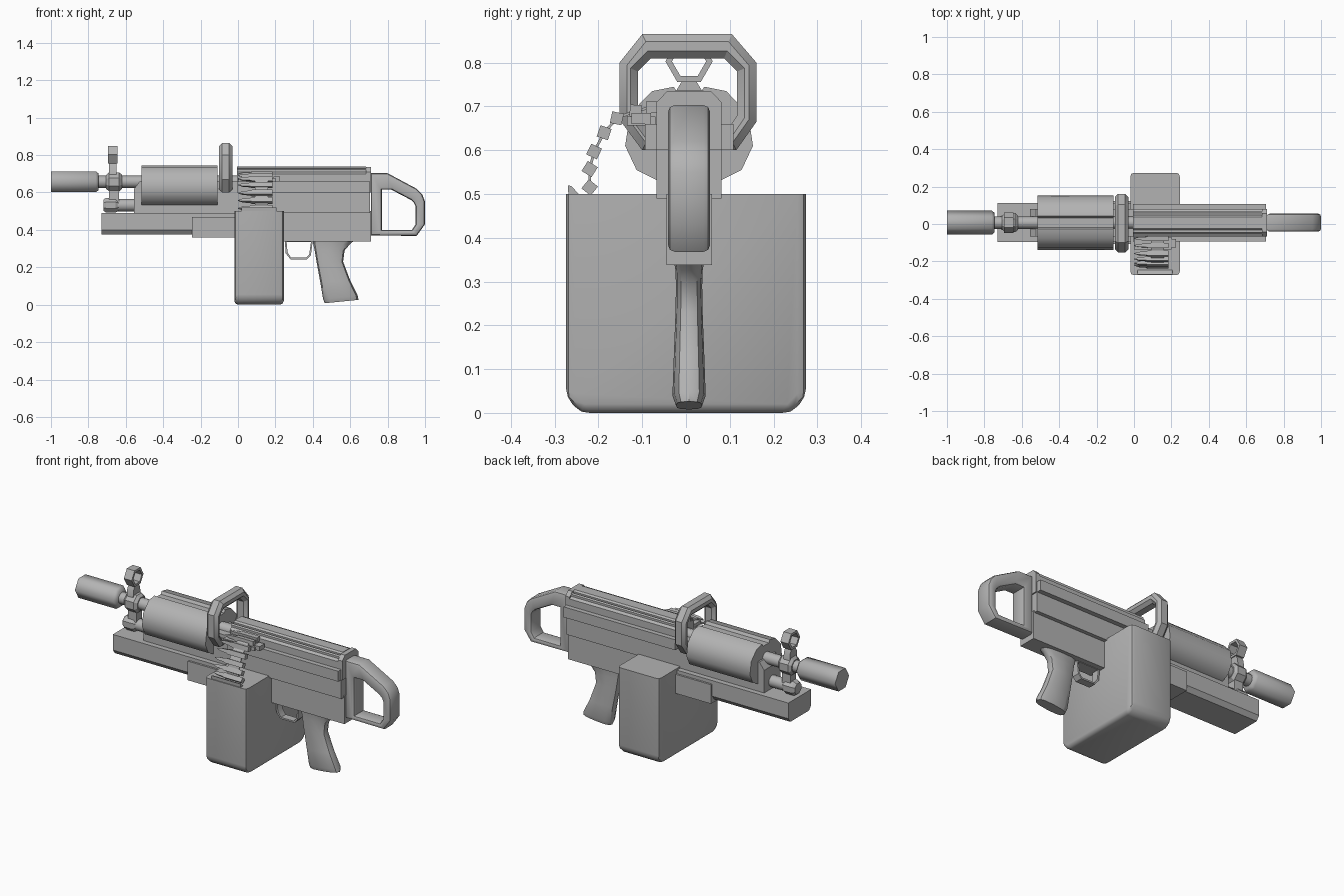
import bpy, bmesh, math
from mathutils import Vector

if "Cube" in bpy.data.objects:
    bpy.data.objects.remove(bpy.data.objects["Cube"])

C = 0.007  # lateral centre line of the body

metal = bpy.data.materials.new("plain_grey")
metal.use_nodes = True
GREY = (0.45, 0.45, 0.45, 1)
metal.diffuse_color = GREY
metal.node_tree.nodes["Principled BSDF"].inputs["Base Color"].default_value = GREY


def finish(name, bm, smooth=30, bevel=0, segments=1, keep=lambda e: True):
    """Bevel sharp edges, fix normals, add the object to the scene."""
    bmesh.ops.recalc_face_normals(bm, faces=bm.faces)
    if bevel:
        edges = [e for e in bm.edges if e.calc_face_angle(0) > 0.6 and keep(e)]
        bmesh.ops.bevel(bm, geom=edges, offset=bevel, segments=segments,
                        profile=0.5, affect='EDGES', clamp_overlap=True)
    me = bpy.data.meshes.new(name)
    bm.to_mesh(me)
    bm.free()
    me.materials.append(metal)
    for p in me.polygons:
        p.use_smooth = True
    me.set_sharp_from_angle(angle=math.radians(smooth))
    ob = bpy.data.objects.new(name, me)
    bpy.context.collection.objects.link(ob)
    return ob


def place(axis, t, u, v):
    """Profile point (u, v) at depth t along x or y."""
    return Vector((t, u, v)) if axis == 'x' else Vector((u, t, v))


def loft(name, rings, **kw):
    """Skin a list of equal-length rings and cap both ends."""
    bm = bmesh.new()
    rows = [[bm.verts.new(p) for p in r] for r in rings]
    n = len(rows[0])
    for a, b in zip(rows, rows[1:]):
        for i in range(n):
            j = (i + 1) % n
            bm.faces.new((a[i], a[j], b[j], b[i]))
    bm.faces.new(rows[0])
    bm.faces.new(rows[-1])
    return finish(name, bm, **kw)


def prism(name, axis, pts, a, b, **kw):
    return loft(name, [[place(axis, t, *p) for p in pts] for t in (a, b)], **kw)


def half_prism(name, half, a, b, **kw):
    """Prism along x from a half profile mirrored about the centre line."""
    pts = [(C + w, z) for w, z in half] + [(C - w, z) for w, z in reversed(half)]
    return prism(name, 'x', pts, a, b, **kw)


def box(name, x, y, z, **kw):
    return prism(name, 'x', [(y[0], z[0]), (y[1], z[0]), (y[1], z[1]), (y[0], z[1])],
                 x[0], x[1], **kw)


def turned(name, y, z, stations, sides, smooth=50, phase=0):
    """Round part along x from (x, radius) stations."""
    ang = [math.tau * i / sides + phase for i in range(sides)]
    return loft(name, [[(x, y + r * math.cos(t), z + r * math.sin(t)) for t in ang]
                       for x, r in stations], smooth=smooth)


def frame(name, axis, outer, inner, a, b, bevel, **kw):
    """Closed loop with a hole, extruded from a to b."""
    bm = bmesh.new()
    loops = [[bm.verts.new(place(axis, t, *p)) for p in pts]
             for pts, t in ((outer, a), (outer, b), (inner, b), (inner, a))]
    n = len(outer)
    for k in range(4):
        p, q = loops[k], loops[(k + 1) % 4]
        for i in range(n):
            j = (i + 1) % n
            bm.faces.new((p[i], p[j], q[j], q[i]))
    # bevel only the edges running round the loop
    d = 0 if axis == 'x' else 1
    return finish(name, bm, bevel=bevel,
                  keep=lambda e: abs(e.verts[0].co[d] - e.verts[1].co[d]) < 1e-4, **kw)


# Barrel, muzzle and gas tube
turned("muzzle", C, 0.657, [(-1, 0.064), (-0.76, 0.064), (-0.745, 0.052)], 6, 61)
turned("barrel", C, 0.657, [(-0.76, 0.033), (0, 0.033)], 12)
turned("barrel_collar", C, 0.657,
       [(-0.705, 0.04), (-0.69, 0.055), (-0.635, 0.055), (-0.62, 0.04)], 8, 30, math.pi / 8)
turned("gas_tube", C, 0.532, [(-0.65, 0.033), (-0.5, 0.033)], 12)
turned("gas_plug", C, 0.532,
       [(-0.72, 0.032), (-0.705, 0.043), (-0.655, 0.043), (-0.64, 0.033)], 8, 30, math.pi / 8)
box("gas_block_link", (-0.69, -0.635), (C - 0.025, C + 0.025), (0.55, 0.62))

# Front sight: tapered post and hexagonal ring
half_prism("sight_post", [(0.034, 0.69), (0.03, 0.735), (0.012, 0.765)], -0.69, -0.65)
hexagon = [(math.cos(k * math.pi / 3), math.sin(k * math.pi / 3)) for k in range(6)]
frame("sight_ring", 'x', [(C + 0.054 * u, 0.803 + 0.054 * v) for u, v in hexagon],
      [(C + 0.039 * u, 0.803 + 0.039 * v) for u, v in hexagon], -0.695, -0.645, 0)

# Handguard and fore-end
half_prism("handguard", [(0.06, 0.525), (0.12, 0.555), (0.146, 0.61), (0.135, 0.683),
                         (0.085, 0.735), (0.035, 0.745), (0.025, 0.73)],
           -0.515, -0.11, smooth=40)
half_prism("fore_end", [(0.085, 0.375), (0.104, 0.40), (0.104, 0.49)], -0.73, -0.02)
box("fore_end_bracket", (-0.245, -0.02), (C - 0.115, C + 0.115), (0.36, 0.47))
prism("front_body", 'y', [(-0.555, 0.48), (0.02, 0.48), (0.02, 0.66), (-0.525, 0.66),
                          (-0.555, 0.62)], C - 0.074, C + 0.074)

# Receiver built from stacked stepped sections
box("lower_receiver", (0.2, 0.71), (C - 0.052, C + 0.052), (0.338, 0.50))
half_prism("receiver", [(0.074, 0.49), (0.074, 0.60), (0.101, 0.60), (0.101, 0.66),
                        (0.074, 0.66), (0.074, 0.70), (0.06, 0.71)], -0.005, 0.705)
half_prism("top_cover", [(0.04, 0.70), (0.04, 0.73), (0.03, 0.738)], -0.005, 0.685)
half_prism("cover_rail", [(0.06, 0.70), (0.06, 0.722), (0.052, 0.728), (0.052, 0.70)],
           -0.005, 0.685)
half_prism("rear_cap", [(0.074, 0.60), (0.074, 0.71), (0.05, 0.735)], 0.685, 0.712)

# Carrying handle
frame("carry_handle", 'x',
      [(-0.10, 0.60), (-0.152, 0.67), (-0.152, 0.80), (-0.10, 0.865),
       (0.105, 0.865), (0.161, 0.80), (0.161, 0.665), (0.115, 0.60)],
      [(-0.08, 0.64), (-0.11, 0.68), (-0.11, 0.78), (-0.08, 0.81),
       (0.087, 0.81), (0.117, 0.78), (0.117, 0.68), (0.09, 0.64)],
      -0.102, -0.03, 0.017)

# Skeleton stock
frame("stock", 'y',
      [(0.71, 0.37), (0.71, 0.703), (0.80, 0.703), (0.955, 0.62), (0.985, 0.59),
       (1.0, 0.55), (1.0, 0.43), (0.955, 0.368)],
      [(0.77, 0.40), (0.77, 0.615), (0.82, 0.615), (0.925, 0.56), (0.94, 0.545),
       (0.95, 0.525), (0.95, 0.43), (0.93, 0.40)],
      C - 0.048, C + 0.048, 0.016, segments=2, smooth=40)

# Ammunition box with rounded edges
prism("ammo_box", 'x', [(-0.274, 0.5), (-0.274, 0.035), (-0.24, 0), (0.24, 0),
                        (0.274, 0.035), (0.274, 0.5)], -0.02, 0.245,
      bevel=0.02, segments=2, smooth=40,
      keep=lambda e: min(v.co.z for v in e.verts) < 0.49)
prism("box_lip", 'x', [(-0.268, 0.49), (-0.27, 0.52), (-0.262, 0.518), (-0.24, 0.495)],
      0.02, 0.205)

# Cartridge belt feeding into the tray
belt = [(-0.22, 0.515), (-0.22, 0.557), (-0.21, 0.597), (-0.187, 0.64),
        (-0.158, 0.673), (-0.115, 0.69), (-0.078, 0.698)]
for k, (y, z) in enumerate(belt):
    turned(f"cartridge_{k + 1}", y, z,
           [(0.0, 0.002), (0.025, 0.011), (0.065, 0.014), (0.075, 0.019), (0.185, 0.019)],
           4, 30, 0.1 + 0.12 * k)
for k, (p, q) in enumerate(zip(belt, belt[1:])):
    p, q = Vector(p), Vector(q)
    n = Vector((p.y - q.y, q.x - p.x)).normalized() * 0.003
    prism(f"belt_link_{k + 1}", 'x', [p + n, q + n, q - n, p - n], 0.09, 0.16)
box("feed_tray", (0.0, 0.20), (-0.135, -0.07), (0.657, 0.677))
box("feed_latch", (0.19, 0.225), (-0.125, -0.08), (0.66, 0.685))

# Trigger guard and trigger
frame("trigger_guard", 'y',
      [(0.25, 0.345), (0.255, 0.275), (0.28, 0.243), (0.37, 0.243), (0.39, 0.265), (0.40, 0.345)],
      [(0.26, 0.335), (0.265, 0.28), (0.284, 0.252), (0.366, 0.252), (0.381, 0.27), (0.39, 0.335)],
      C - 0.022, C + 0.022, 0)

# Pistol grip: rounded sections (z, front x, back x, half width, bottom slope)
grip = []
for z, x0, x1, w, slope in [(0.35, 0.398, 0.63, 0.035, 0), (0.325, 0.402, 0.60, 0.031, 0),
                            (0.29, 0.41, 0.57, 0.03, 0), (0.23, 0.42, 0.562, 0.031, 0),
                            (0.12, 0.44, 0.60, 0.035, 0.06), (0.03, 0.455, 0.64, 0.038, 0.1),
                            (0.008, 0.464, 0.644, 0.03, 0.1)]:
    ring = []
    for k in range(12):
        t = math.tau * k / 12
        c, s = [math.copysign(abs(f(t)) ** 0.7, f(t)) for f in (math.cos, math.sin)]
        x = (x0 + x1) / 2 + c * (x1 - x0) / 2
        ring.append((x, C + s * w, z + slope * (x - x0)))
    grip.append(ring)
loft("pistol_grip", grip, smooth=45)
